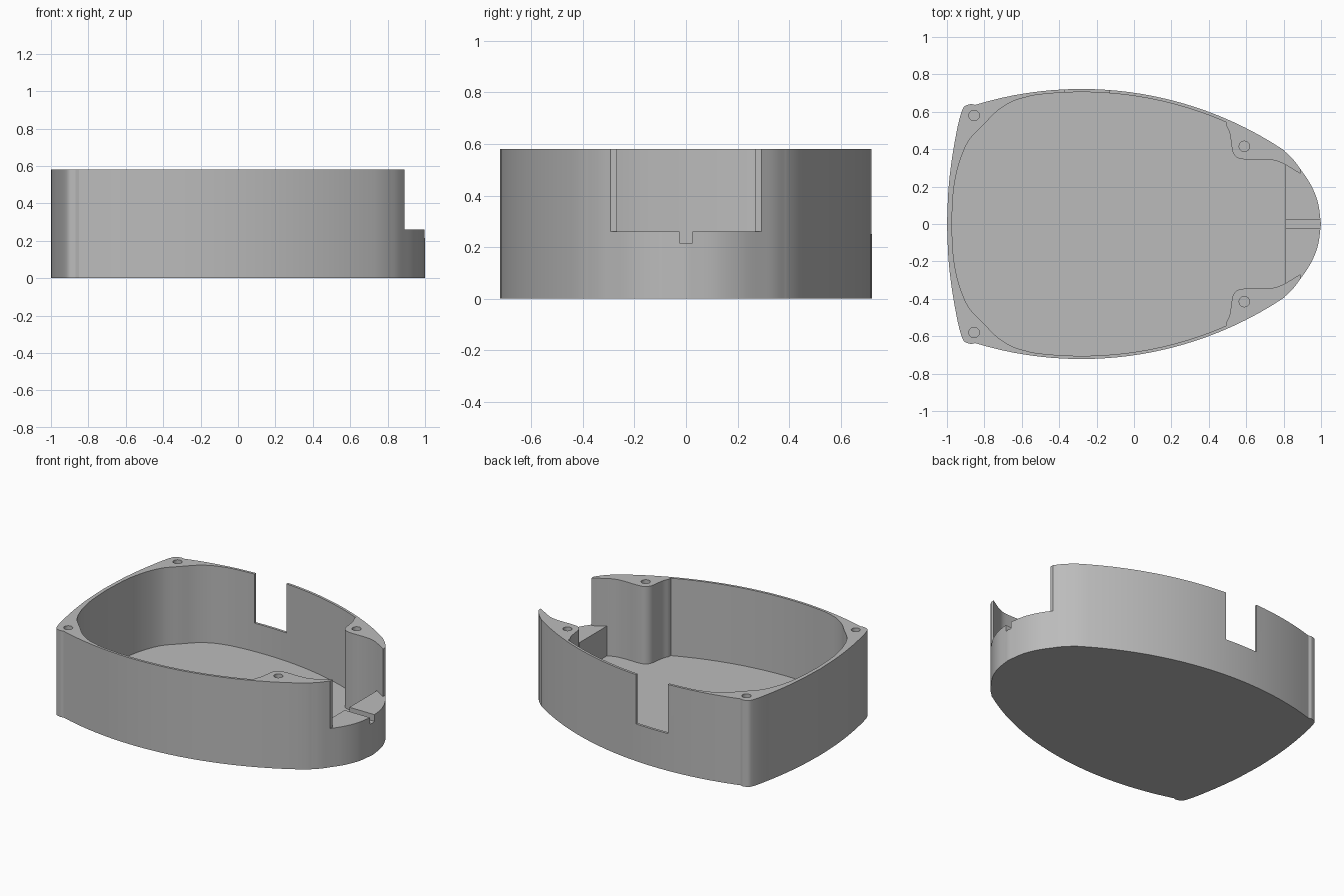
import bpy, bmesh, math
from mathutils import Vector

cube = bpy.data.objects.get("Cube")
if cube:
    bpy.data.objects.remove(cube, do_unlink=True)

HEIGHT, FLOOR, LEDGE = 0.58, 0.06, 0.26

grey = bpy.data.materials.new("matte grey")
grey.use_nodes = True
grey.diffuse_color = (0.5, 0.5, 0.5, 1)
grey.node_tree.nodes["Principled BSDF"].inputs["Base Color"].default_value = (0.5, 0.5, 0.5, 1)


def spline(points, steps=6):
    """Centripetal curve through all points, ends included."""
    p = [Vector(q) for q in points]
    p = [2 * p[0] - p[1]] + p + [2 * p[-1] - p[-2]]
    out = []
    for a, b, c, d in zip(p, p[1:], p[2:], p[3:]):
        t1 = (b - a).length ** 0.5
        t2 = t1 + (c - b).length ** 0.5
        t3 = t2 + (d - c).length ** 0.5
        for i in range(steps):
            t = t1 + (t2 - t1) * i / steps
            e = a.lerp(b, t / t1)
            f = b.lerp(c, (t - t1) / (t2 - t1))
            g = c.lerp(d, (t - t2) / (t3 - t2))
            out.append(e.lerp(f, t / t2).lerp(f.lerp(g, (t - t1) / (t3 - t1)), (t - t1) / (t2 - t1)))
    return out + [p[-2]]


def mirrored(half):
    """Close a half outline (positive y) across the x axis."""
    half = [Vector(q) for q in half]
    return half + [Vector((q.x, -q.y)) for q in reversed(half) if abs(q.y) > 1e-5]


def arc(radius, x0, x1, n=24):
    """Long side arc, from x0 to x1."""
    cx, cy = -0.28, 0.722 - 1.95
    xs = [x0 + (x1 - x0) * i / n for i in range(n + 1)]
    return [Vector((x, cy + math.sqrt(radius ** 2 - (x - cx) ** 2))) for x in xs]


def prism(name, outline, z0, z1):
    bm = bmesh.new()
    face = bm.faces.new([bm.verts.new((q[0], q[1], z0)) for q in outline])
    top = bmesh.ops.extrude_face_region(bm, geom=[face])["geom"]
    bmesh.ops.translate(bm, vec=(0, 0, z1 - z0),
                        verts=[v for v in top if isinstance(v, bmesh.types.BMVert)])
    bmesh.ops.recalc_face_normals(bm, faces=bm.faces)
    mesh = bpy.data.meshes.new(name)
    bm.to_mesh(mesh)
    bm.free()
    mesh.materials.append(grey)
    ob = bpy.data.objects.new(name, mesh)
    bpy.context.collection.objects.link(ob)
    return ob


def box(name, x0, x1, y0, y1, z0, z1):
    return prism(name, [(x0, y0), (x1, y0), (x1, y1), (x0, y1)], z0, z1)


# Outer shell: rounded nose, long side arc, tight back corner, bowed back
nose = spline([(1, 0), (0.982, 0.12), (0.945, 0.21), (0.89, 0.293), (0.85, 0.346), (0.8, 0.394)])
back = spline([(-0.87, 0.642), (-0.905, 0.63), (-0.922, 0.6), (-0.962, 0.42), (-0.99, 0.21), (-1, 0)])
shell = prism("tray_body", mirrored(nose[:-1] + arc(1.95, 0.8, -0.85) + back), 0, HEIGHT)

# Cavity: front screw posts, thin side walls, thick back corners
post = spline([(0.81, 0.317), (0.76, 0.338), (0.69, 0.345), (0.6, 0.345), (0.555, 0.353),
               (0.53, 0.38), (0.519, 0.44), (0.51, 0.49), (0.493, 0.528)])
corner = spline([(-0.56, 0.683), (-0.65, 0.655), (-0.73, 0.605), (-0.8, 0.535),
                 (-0.88, 0.45), (-0.93, 0.34), (-0.962, 0.2), (-0.975, 0)])
cavity = mirrored(post[:-1] + arc(1.933, 0.493, -0.53) + corner)
cutters = [prism("cavity_cutter", cavity, FLOOR, 1)]

# Nose opening above the ledge, with its cable groove
opening = [(1.2, 0.5), (0.89, 0.5), (0.89, 0.268), (0.81, 0.317), (0.78, 0.3)]
cutters.append(prism("opening_cutter", mirrored(opening), LEDGE, 1.1))
cutters.append(box("groove_cutter", 0.75, 1.2, -0.025, 0.025, 0.215, 0.5))

# Slot through the left wall
cutters.append(box("slot_cutter", -0.37, -0.13, 0.6, 0.9, 0.25, 1.2))

# Screw holes
for x, y in ((-0.855, 0.58), (0.59, 0.415)):
    for side in (1, -1):
        ring = [(x + 0.028 * math.cos(a * math.tau / 24), side * y + 0.028 * math.sin(a * math.tau / 24))
                for a in range(24)]
        cutters.append(prism("hole_cutter", ring, 0.3, 1.3))

for cutter in cutters:
    mod = shell.modifiers.new(cutter.name, "BOOLEAN")
    mod.operation, mod.solver, mod.object = "DIFFERENCE", "EXACT", cutter
    cutter.hide_render = True

# Bake the cuts, then drop the cutters
bpy.context.view_layer.update()
baked = bpy.data.meshes.new_from_object(shell.evaluated_get(bpy.context.evaluated_depsgraph_get()))
shell.modifiers.clear()
shell.data = baked
for cutter in cutters:
    bpy.data.objects.remove(cutter, do_unlink=True)

bpy.ops.object.select_all(action="DESELECT")
shell.select_set(True)
bpy.context.view_layer.objects.active = shell
bpy.ops.object.shade_smooth_by_angle(angle=math.radians(30))
